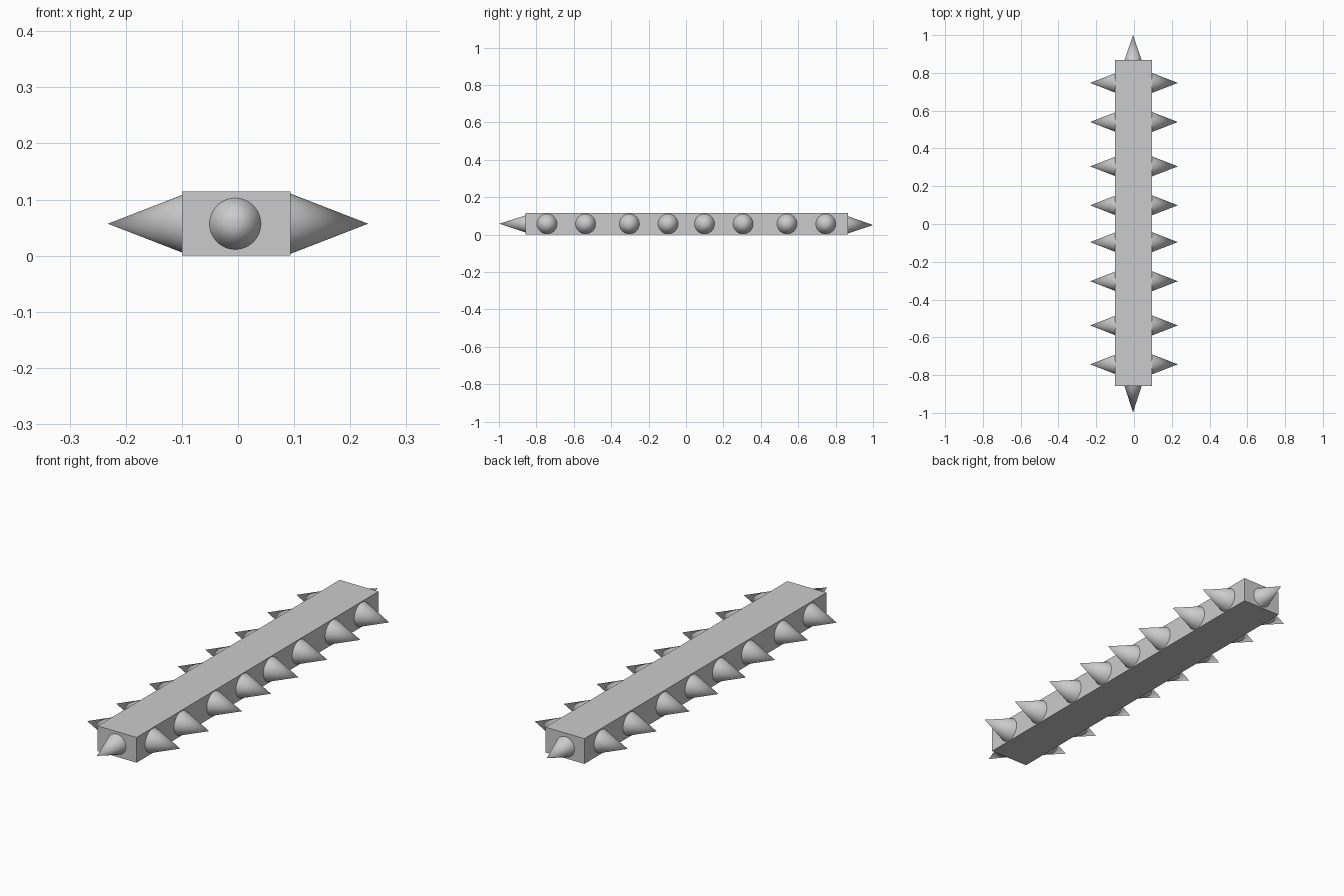
import bpy
from mathutils import Vector

if "Cube" in bpy.data.objects:
    bpy.data.objects.remove(bpy.data.objects["Cube"])


def spike(name, base, tip, radius):
    """Smooth cone from a base centre to a tip."""
    base, tip = Vector(base), Vector(tip)
    axis = tip - base
    bpy.ops.mesh.primitive_cone_add(vertices=48, radius1=radius, radius2=0,
                                    depth=axis.length, location=(base + tip) / 2)
    ob = bpy.context.object
    ob.name = name
    ob.rotation_euler = axis.to_track_quat('Z', 'Y').to_euler()
    bpy.ops.object.shade_smooth_by_angle()


# Long rectangular bar
X0, X1, Y0, Y1, H = -0.1, 0.094, -0.857, 0.867, 0.114
bpy.ops.mesh.primitive_cube_add(size=1, location=((X0 + X1) / 2, (Y0 + Y1) / 2, H / 2))
bar = bpy.context.object
bar.name = "bar"
bar.scale = (X1 - X0, Y1 - Y0, H)

# Side spikes, one pair per station, bases sunk slightly into the bar
stations = [-0.743, -0.537, -0.303, -0.096, 0.099, 0.305, 0.54, 0.747]
for i, y in enumerate(stations):
    for side, label in ((-1, "left"), (1, "right")):
        spike(f"{label}_spike_{i + 1}", (side * 0.09, y, 0.057),
              (side * 0.232, y, 0.057), 0.055)

# End spikes
spike("front_spike", (-0.005, -0.85, 0.057), (-0.005, -0.998, 0.058), 0.048)
spike("back_spike", (-0.005, 0.86, 0.052), (-0.005, 1.0, 0.051), 0.048)
